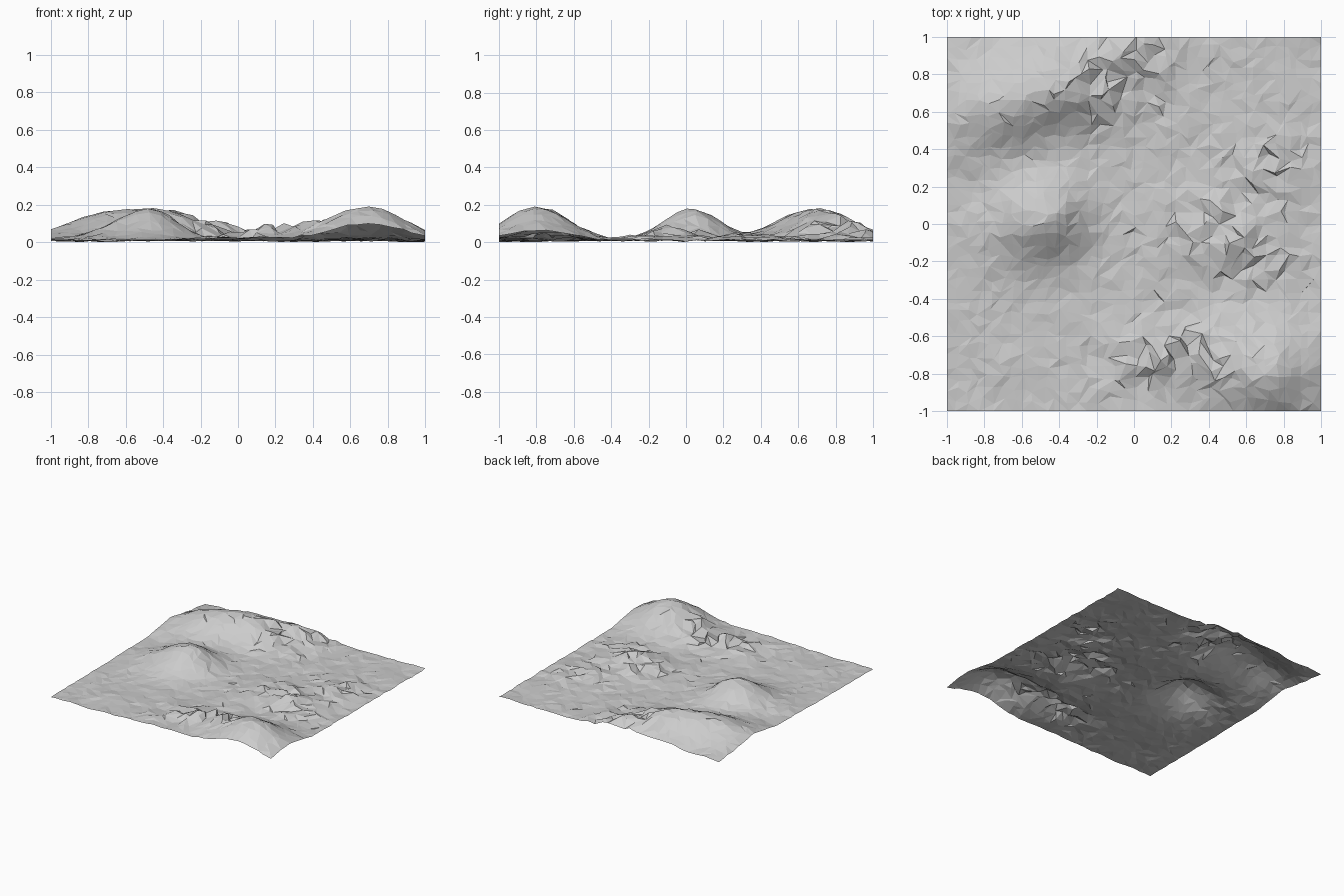
import bpy, bmesh, math, random
from mathutils import Vector, noise

if "Cube" in bpy.data.objects:
    bpy.data.objects.remove(bpy.data.objects["Cube"])

random.seed(4)
N = 34

# smooth hills: x, y, height, radius x, radius y, rotation in degrees
HILLS = [
    (0.70, -0.80, 0.180, 0.20, 0.17, 0),
    (-0.46, 0.04, 0.145, 0.14, 0.14, 0),
    (-0.64, -0.01, 0.055, 0.19, 0.17, 20),
    (-0.66, 0.65, 0.160, 0.25, 0.16, 24),
    (-0.36, 0.74, 0.080, 0.14, 0.14, 30),
    (0.05, -1.00, 0.014, 0.25, 0.15, 0),
]
# broken rocky ground, same layout
ROCKS = [
    (0.48, -0.07, 0.063, 0.22, 0.13, -12),
    (0.22, -0.70, 0.065, 0.23, 0.10, 5),
    (-0.08, 0.86, 0.070, 0.15, 0.18, -20),
    (0.68, 0.32, 0.032, 0.15, 0.14, 0),
]


def bump(x, y, spec):
    cx, cy, h, rx, ry, deg = spec
    a = math.radians(deg)
    u = (x - cx) * math.cos(a) + (y - cy) * math.sin(a)
    v = -(x - cx) * math.sin(a) + (y - cy) * math.cos(a)
    return h * math.exp(-0.5 * ((u / rx) ** 2 + (v / ry) ** 2))


def height(x, y, rock):
    hill = sum(bump(x, y, s) for s in HILLS)
    hill = hill if hill < 0.14 else 0.14 + (hill - 0.14) * 0.8
    z = 0.021 + hill + rock * 0.95
    z += 0.009 * noise.noise(Vector((x * 5, y * 5, 3)))
    z += rock * 0.4 * noise.noise(Vector((x * 9, y * 9, 7)))
    z += random.uniform(-1, 1) * (0.005 + rock * 0.4)
    return max(0.004, z)


# triangulated terrain sheet, jittered more strongly on the rocks
bm = bmesh.new()
grid = []
for j in range(N + 1):
    row = []
    for i in range(N + 1):
        x, y = -1 + 2 * i / N, -1 + 2 * j / N
        rock = sum(bump(x, y, s) for s in ROCKS)
        k = (0.33 + rock * 2) * 2 / N
        if 0 < i < N:
            x += random.uniform(-k, k)
        if 0 < j < N:
            y += random.uniform(-k, k)
        row.append(bm.verts.new((x, y, height(x, y, rock))))
    grid.append(row)
for j in range(N):
    for i in range(N):
        a, b = grid[j][i], grid[j][i + 1]
        c, d = grid[j + 1][i + 1], grid[j + 1][i]
        if random.random() < 0.5:
            bm.faces.new((a, b, c))
            bm.faces.new((a, c, d))
        else:
            bm.faces.new((a, b, d))
            bm.faces.new((b, c, d))

# rest the lowest point on the ground
low = min(v.co.z for v in bm.verts)
for v in bm.verts:
    v.co.z -= low
mesh = bpy.data.meshes.new("terrain")
bm.to_mesh(mesh)
bm.free()
bpy.context.collection.objects.link(bpy.data.objects.new("terrain", mesh))
